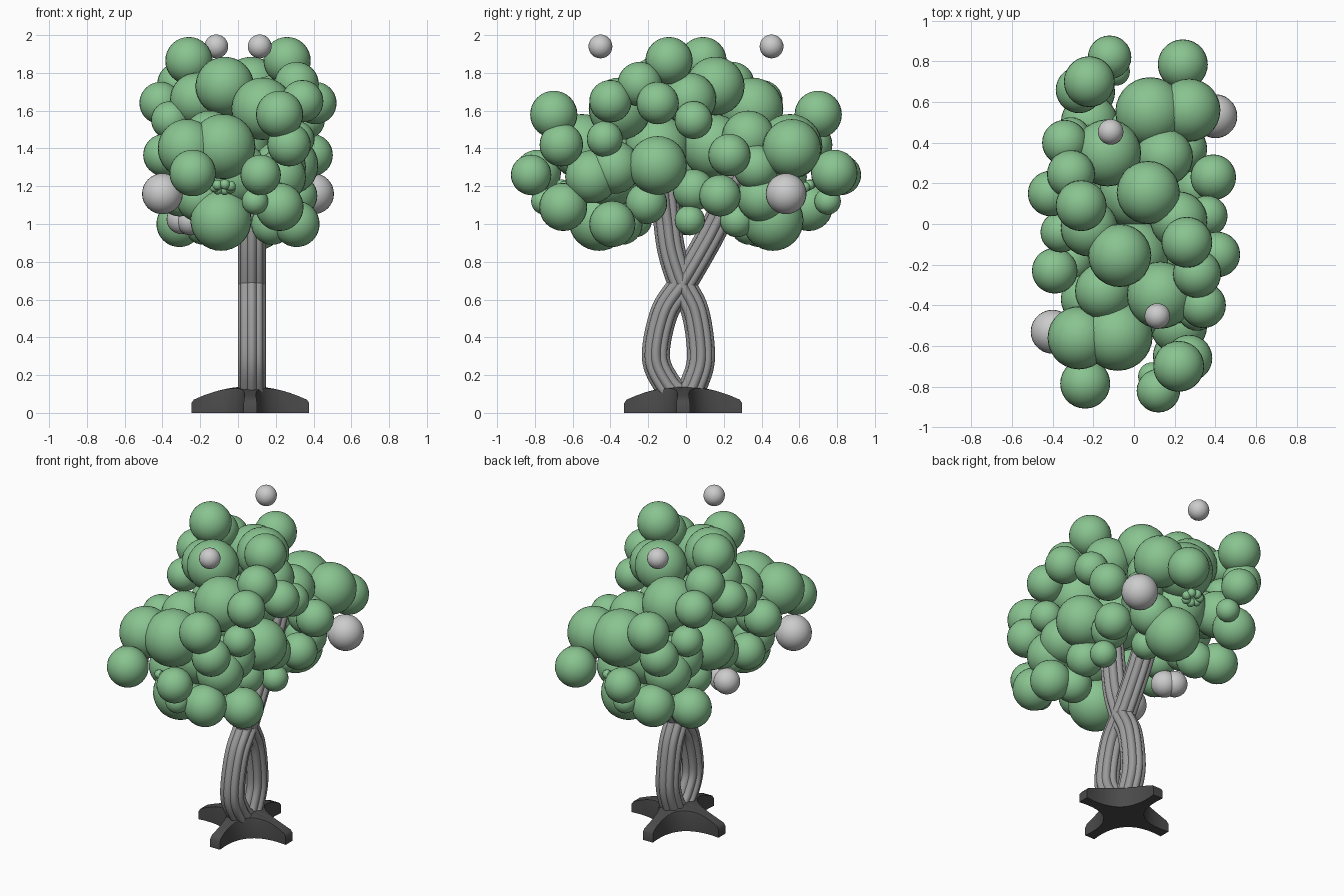
import bpy, bmesh, math
from mathutils import Matrix, Vector

if "Cube" in bpy.data.objects:
    bpy.data.objects.remove(bpy.data.objects["Cube"])


def finish(bm, name, color=None, angle=40):
    bmesh.ops.recalc_face_normals(bm, faces=bm.faces)
    me = bpy.data.meshes.new(name)
    bm.to_mesh(me)
    bm.free()
    ob = bpy.data.objects.new(name, me)
    bpy.context.collection.objects.link(ob)
    if color:
        mat = bpy.data.materials.new(name + "_color")
        mat.diffuse_color = (*color, 1)
        mat.use_nodes = True
        mat.node_tree.nodes["Principled BSDF"].inputs["Base Color"].default_value = mat.diffuse_color
        me.materials.append(mat)
    bpy.ops.object.select_all(action='DESELECT')
    ob.select_set(True)
    bpy.context.view_layer.objects.active = ob
    bpy.ops.object.shade_smooth_by_angle(angle=math.radians(angle))
    return ob


def add_ball(bm, x, y, z, r):
    bmesh.ops.create_uvsphere(bm, u_segments=28, v_segments=16, radius=r,
                              matrix=Matrix.Translation((x, y, z)))


def loft(bm, rings):
    vs = [[bm.verts.new(p) for p in ring] for ring in rings]
    n = len(vs[0])
    for a, b in zip(vs, vs[1:]):
        for i in range(n):
            bm.faces.new((a[i], a[(i + 1) % n], b[(i + 1) % n], b[i]))
    bm.faces.new(vs[0][::-1])
    bm.faces.new(vs[-1])


CX, CY = 0.065, -0.015

# Star base: four blunt arms with concave sides and a domed top
def star(scale, height):
    pts = []
    for k in range(4):
        rot = Matrix.Rotation(k * math.pi / 2, 3, 'Z')
        # concave arc from one arm tip to the next
        p0, p1 = Vector((0.312, 0.035, 0)), Vector((0.035, 0.312, 0))
        mid = Vector((-0.005, -0.005, 0))
        for i in range(13):
            t = i / 12
            p = rot @ ((1 - t) ** 2 * p0 + 2 * t * (1 - t) * mid + t * t * p1) * scale
            pts.append((CX + p.x, CY + p.y, height(p.length)))
    return pts

dome = lambda d: 0.14 - 0.075 * (d / 0.312) ** 2
bm = bmesh.new()
loft(bm, [star(1, lambda d: 0), star(1, lambda d: dome(d) - 0.012), star(0.96, dome)]
     + [star(s, dome) for s in (0.8, 0.6, 0.4, 0.2, 0.05)])
finish(bm, "star_base", (0.07, 0.07, 0.07))


# Trunk: two fluted strands that cross at mid height
def smooth_path(pts, steps=7):
    pts = [Vector((0, *p)) for p in pts]
    ext = [2 * pts[0] - pts[1]] + pts + [2 * pts[-1] - pts[-2]]
    out = []
    for i in range(1, len(ext) - 2):
        a, b, c, d = ext[i - 1:i + 3]
        for s in range(steps):
            t = s / steps
            out.append(0.5 * (2 * b + (c - a) * t + (2 * a - 5 * b + 4 * c - d) * t * t
                              + (3 * b - a - 3 * c + d) * t ** 3))
    return out + [pts[-1]]


def strand(name, pts):
    path = smooth_path(pts)
    rings = []
    for i, p in enumerate(path):
        tan = (path[min(i + 1, len(path) - 1)] - path[max(i - 1, 0)]).normalized()
        side = Vector((0, tan.z, -tan.y))
        ring = []
        for k in range(48):
            a = k * math.tau / 48
            r = 0.062 + 0.012 * abs(math.cos(4 * a))
            ring.append(Vector((CX + 0.008, 0, 0)) + p
                        + Vector((r * math.cos(a), 0, 0)) + side * r * math.sin(a))
        rings.append(ring)
    bm = bmesh.new()
    loft(bm, rings)
    finish(bm, name, (0.33, 0.33, 0.33), 50)

strand("trunk_strand_right", [(0.0, 0.08), (0.045, 0.16), (0.08, 0.3), (0.05, 0.53),
                              (-0.02, 0.68), (-0.075, 0.85), (-0.1, 1.02), (-0.13, 1.3)])
strand("trunk_strand_left", [(-0.03, 0.08), (-0.105, 0.16), (-0.16, 0.3), (-0.115, 0.53),
                             (-0.02, 0.68), (0.08, 0.85), (0.16, 1.0), (0.3, 1.3)])

# Foliage: leaf balls, each repeated by a half turn about the z axis
leaves = [
    # crown
    (-0.26, 0.09, 1.865, 0.125), (0.07, 0.155, 1.73, 0.155), (-0.31, 0.245, 1.74, 0.118),
    (-0.41, 0.15, 1.64, 0.112), (-0.13, 0.35, 1.61, 0.165), (-0.34, 0.40, 1.65, 0.112),
    (0.22, 0.02, 1.66, 0.14), (0.36, 0.04, 1.55, 0.10),
    # middle
    (-0.22, 0.70, 1.58, 0.125), (0.08, 0.55, 1.41, 0.172), (0.27, 0.56, 1.40, 0.155),
    (-0.27, 0.66, 1.42, 0.115), (0.24, 0.785, 1.27, 0.123), (-0.12, 0.82, 1.26, 0.107),
    (0.39, 0.23, 1.365, 0.112), (0.27, -0.15, 1.31, 0.155), (0.31, -0.43, 1.45, 0.095),
    (0.15, 0.33, 1.46, 0.14), (0.24, 0.37, 1.3, 0.12), (0.22, -0.38, 1.3, 0.14),
    # lower
    (0.09, 0.46, 1.02, 0.162), (0.31, -0.39, 1.0, 0.122), (0.22, -0.65, 1.09, 0.127),
    (0.31, 0.18, 1.15, 0.11), (0.18, -0.34, 1.0, 0.11), (0.2, 0.4, 1.14, 0.13),
    (-0.09, 0.75, 1.12, 0.07), (0.22, -0.5, 1.25, 0.14), (0.22, 0.04, 1.18, 0.11),
    (0.2, -0.21, 1.11, 0.11), (0.13, 0.27, 1.02, 0.09),
]
bm = bmesh.new()
for x, y, z, r in leaves:
    for s in (1, -1):
        add_ball(bm, s * x, s * y, z, r)
add_ball(bm, 0.25, 0.02, 1.02, 0.08)
# inner filling behind the outer balls
for y in (-0.4, -0.15, 0.15, 0.4):
    add_ball(bm, 0, y, 1.5 - 0.6 * abs(y), 0.17)
# little bud clusters on the ends
for s in (1, -1):
    for k in range(7):
        a = k * math.tau / 7
        add_ball(bm, s * (0.08 + 0.045 * math.cos(a)), s * (0.63 + 0.03 * math.sin(a)),
                 1.195 + 0.015 * math.sin(a), 0.027)
finish(bm, "foliage", (0.25, 0.55, 0.28))

# Loose grey fruit
bm = bmesh.new()
for s in (1, -1):
    add_ball(bm, s * 0.4, s * 0.53, 1.16, 0.108)
    add_ball(bm, s * -0.115, s * 0.453, 1.94, 0.063)
add_ball(bm, -0.3, 0.01, 1.025, 0.078)
add_ball(bm, -0.25, -0.02, 1.02, 0.08)
finish(bm, "fruit")
